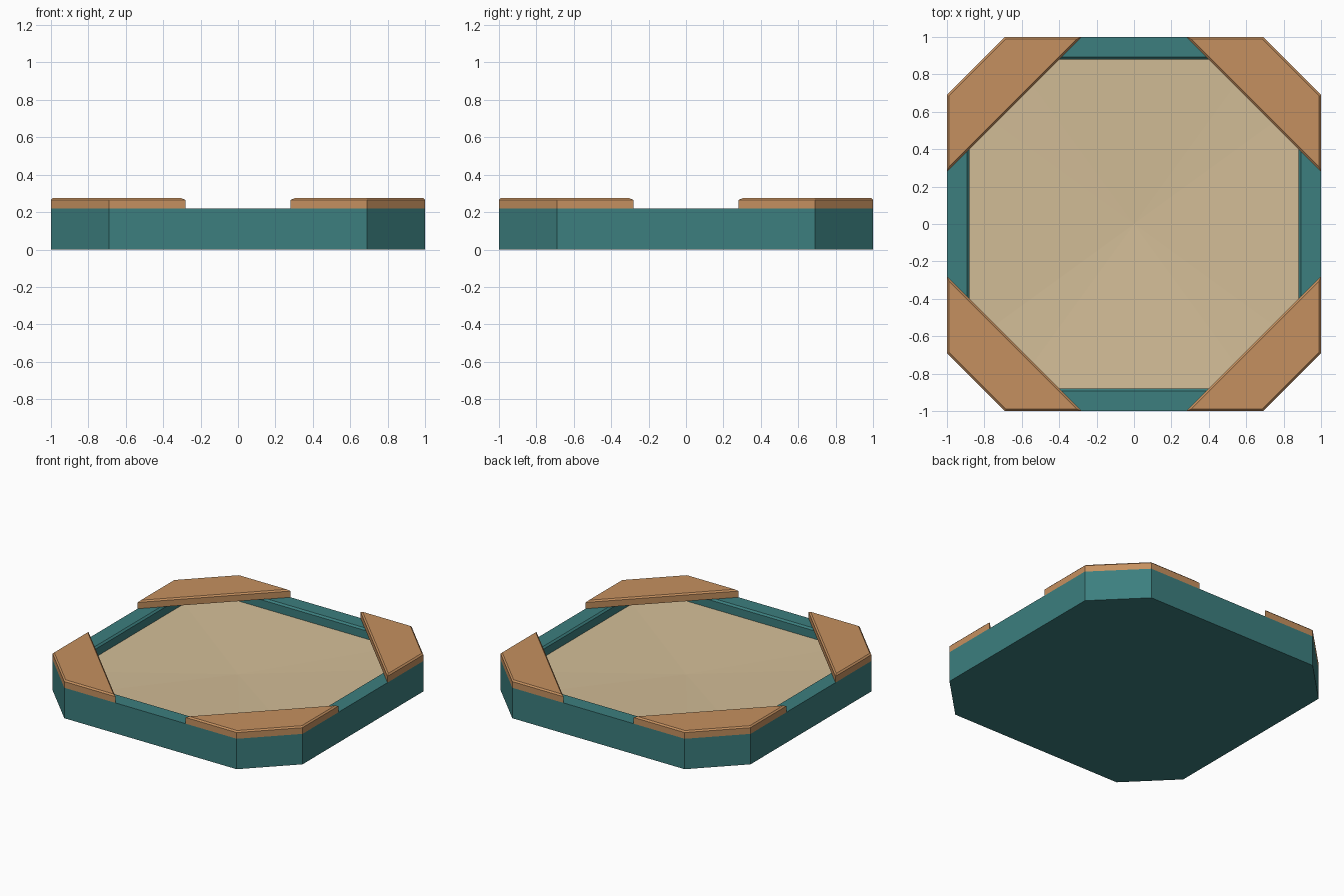
import bpy, bmesh
from mathutils import Matrix
from math import pi

if "Cube" in bpy.data.objects:
    bpy.data.objects.remove(bpy.data.objects["Cube"])

WALL_TOP, SEAT_TOP, SAND_Z = 0.22, 0.275, 0.15


def material(name, rgb):
    m = bpy.data.materials.new(name)
    m.diffuse_color = (*rgb, 1)
    m.use_nodes = True
    m.node_tree.nodes["Principled BSDF"].inputs["Base Color"].default_value = m.diffuse_color
    return m


def make_object(name, bm, mat):
    bmesh.ops.recalc_face_normals(bm, faces=bm.faces)
    mesh = bpy.data.meshes.new(name)
    bm.to_mesh(mesh)
    bm.free()
    mesh.materials.append(mat)
    ob = bpy.data.objects.new(name, mesh)
    bpy.context.collection.objects.link(ob)
    return ob


def octagon(bm, r, c, z):
    """Ring of a square with half-width r whose corners are cut back to c."""
    pts = [(r, -c), (r, c), (c, r), (-c, r), (-r, c), (-r, -c), (-c, -r), (c, -r)]
    return [bm.verts.new((x, y, z)) for x, y in pts]


def bridge(bm, a, b):
    for i in range(8):
        j = (i + 1) % 8
        bm.faces.new((a[i], a[j], b[j], b[i]))


teal = material("teal", (0.045, 0.21, 0.21))
wood = material("wood", (0.56, 0.28, 0.115))
sand_mat = material("sand", (0.65, 0.51, 0.31))

# Box: solid base, upright outer wall, flat rim with eased inner edge, inner wall
bm = bmesh.new()
rings = [octagon(bm, 1, 0.69, 0), octagon(bm, 1, 0.69, WALL_TOP),
         octagon(bm, 0.892, 0.645, WALL_TOP), octagon(bm, 0.88, 0.64, WALL_TOP - 0.012),
         octagon(bm, 0.88, 0.64, 0.06)]
for a, b in zip(rings, rings[1:]):
    bridge(bm, a, b)
bm.faces.new(rings[0])
bm.faces.new(rings[-1])
make_object("sandbox_wall", bm, teal)

# Sand: shallow dished fan
bm = bmesh.new()
edge = octagon(bm, 0.88, 0.64, SAND_Z)
centre = bm.verts.new((0, 0, SAND_Z - 0.03))
for i in range(8):
    bm.faces.new((centre, edge[i], edge[(i + 1) % 8]))
make_object("sand", bm, sand_mat)

# Corner seats: bevelled boards on the four cut corners
for k, label in enumerate(("back_right", "back_left", "front_left", "front_right")):
    bm = bmesh.new()
    outline = [(0.28, 1), (1, 0.28), (1, 0.69), (0.69, 1)]
    face = bm.faces.new([bm.verts.new((x, y, WALL_TOP)) for x, y in outline])
    ext = bmesh.ops.extrude_face_region(bm, geom=[face])["geom"]
    top = [v for v in ext if isinstance(v, bmesh.types.BMVert)]
    bmesh.ops.translate(bm, verts=top, vec=(0, 0, SEAT_TOP - WALL_TOP))
    rim = [e for e in bm.edges if all(v in top for v in e.verts)]
    bmesh.ops.bevel(bm, geom=rim, offset=0.01, segments=1, affect='EDGES')
    bmesh.ops.rotate(bm, verts=bm.verts, matrix=Matrix.Rotation(k * pi / 2, 3, 'Z'))
    make_object("corner_seat_" + label, bm, wood)
